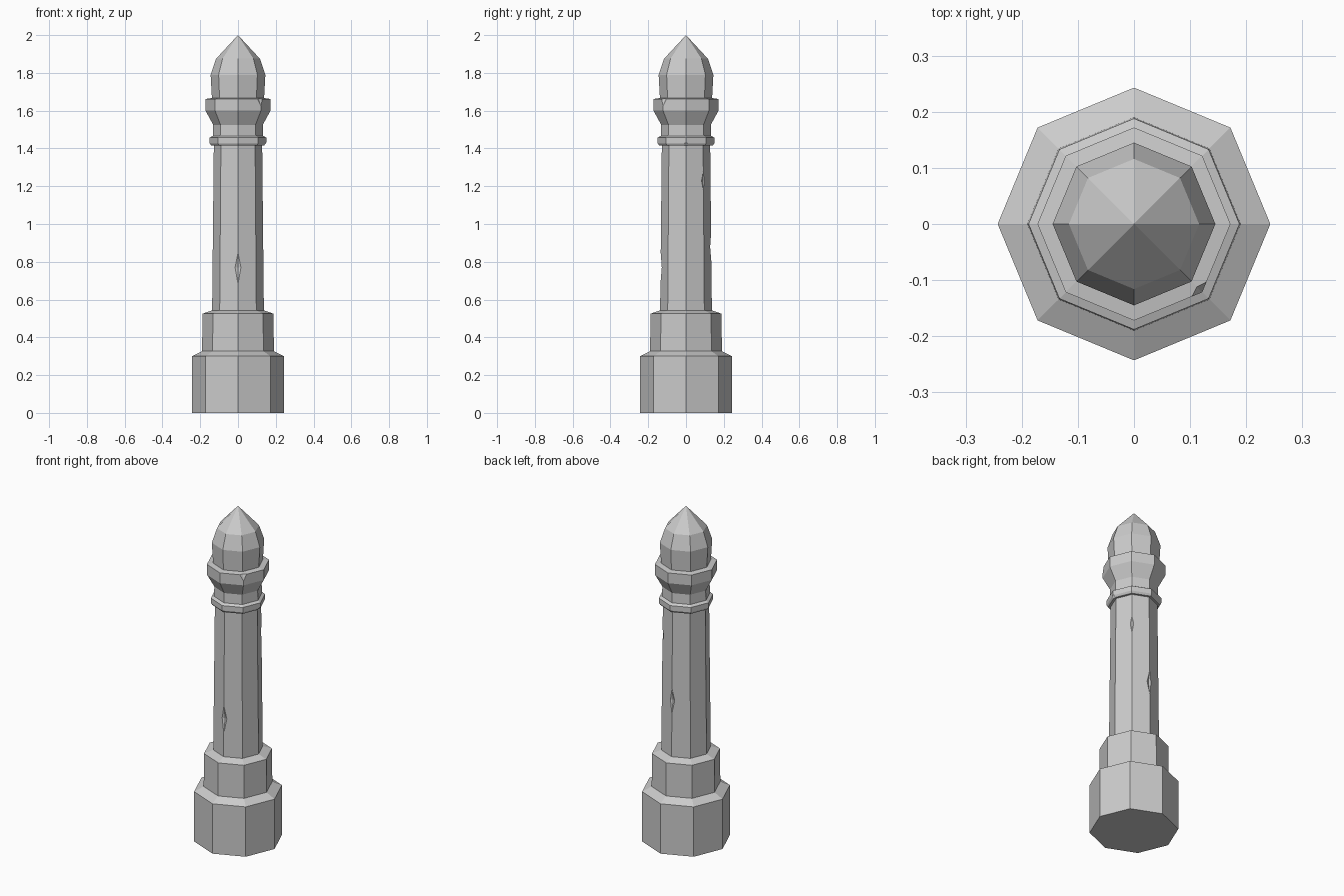
import bpy, bmesh
from math import cos, sin, pi, radians
from mathutils import Matrix, Vector

if "Cube" in bpy.data.objects:
    bpy.data.objects.remove(bpy.data.objects["Cube"])

SIDES = 8


def lathe(name, profile, tip):
    """Eight-sided turned solid, flat bottom and pointed top."""
    bm = bmesh.new()
    rings = [[bm.verts.new((r * cos(2 * pi * i / SIDES), r * sin(2 * pi * i / SIDES), z))
              for i in range(SIDES)] for r, z in profile]
    bm.faces.new(rings[0][::-1])
    for a, b in zip(rings, rings[1:]):
        for i in range(SIDES):
            j = (i + 1) % SIDES
            bm.faces.new((a[i], a[j], b[j], b[i]))
    top = bm.verts.new((0, 0, tip))
    for i in range(SIDES):
        bm.faces.new((rings[-1][i], rings[-1][(i + 1) % SIDES], top))
    mesh = bpy.data.meshes.new(name)
    bm.to_mesh(mesh)
    bm.free()
    obj = bpy.data.objects.new(name, mesh)
    bpy.context.collection.objects.link(obj)
    return obj


def chip(target, angle, radius, z, size):
    """Carve a diamond-shaped nick out of one vertical edge."""
    bm = bmesh.new()
    for axis in range(3):
        for s in (-1, 1):
            v = Vector((0, 0, 0))
            v[axis] = s * size[axis]
            bm.verts.new(v)
    bmesh.ops.convex_hull(bm, input=bm.verts)
    bm.transform(Matrix.Rotation(radians(angle), 4, 'Z') @ Matrix.Translation((radius, 0, z)))
    bmesh.ops.recalc_face_normals(bm, faces=bm.faces)
    mesh = bpy.data.meshes.new("chip_cutter")
    bm.to_mesh(mesh)
    bm.free()
    cutter = bpy.data.objects.new("chip_cutter", mesh)
    bpy.context.collection.objects.link(cutter)
    bpy.context.view_layer.objects.active = target
    mod = target.modifiers.new("chip", 'BOOLEAN')
    mod.operation = 'DIFFERENCE'
    mod.solver = 'EXACT'
    mod.object = cutter
    bpy.ops.object.modifier_apply(modifier=mod.name)
    bpy.data.objects.remove(cutter)


# Pillar outline (radius, height): base, plinth, shaft, ring, collar, dome
pillar = lathe("stone_pillar", [
    (0.243, 0.0), (0.243, 0.30), (0.19, 0.327),
    (0.188, 0.525), (0.137, 0.543),
    (0.128, 1.415),
    (0.142, 1.415), (0.15, 1.427), (0.15, 1.457), (0.133, 1.467),
    (0.131, 1.525), (0.172, 1.60), (0.172, 1.662), (0.138, 1.667),
    (0.145, 1.79), (0.116, 1.875)], 2.0)

# Worn nicks on the shaft edges
for angle, z in ((270, 0.77), (90, 0.88), (45, 1.23), (225, 1.18)):
    chip(pillar, angle, 0.142, z, (0.02, 0.05, 0.13))

# Worn corners on the collar and ring
for angle in (180, 315):
    chip(pillar, angle, 0.182, 1.668, (0.025, 0.09, 0.07))
chip(pillar, 0, 0.155, 1.415, (0.02, 0.06, 0.025))
